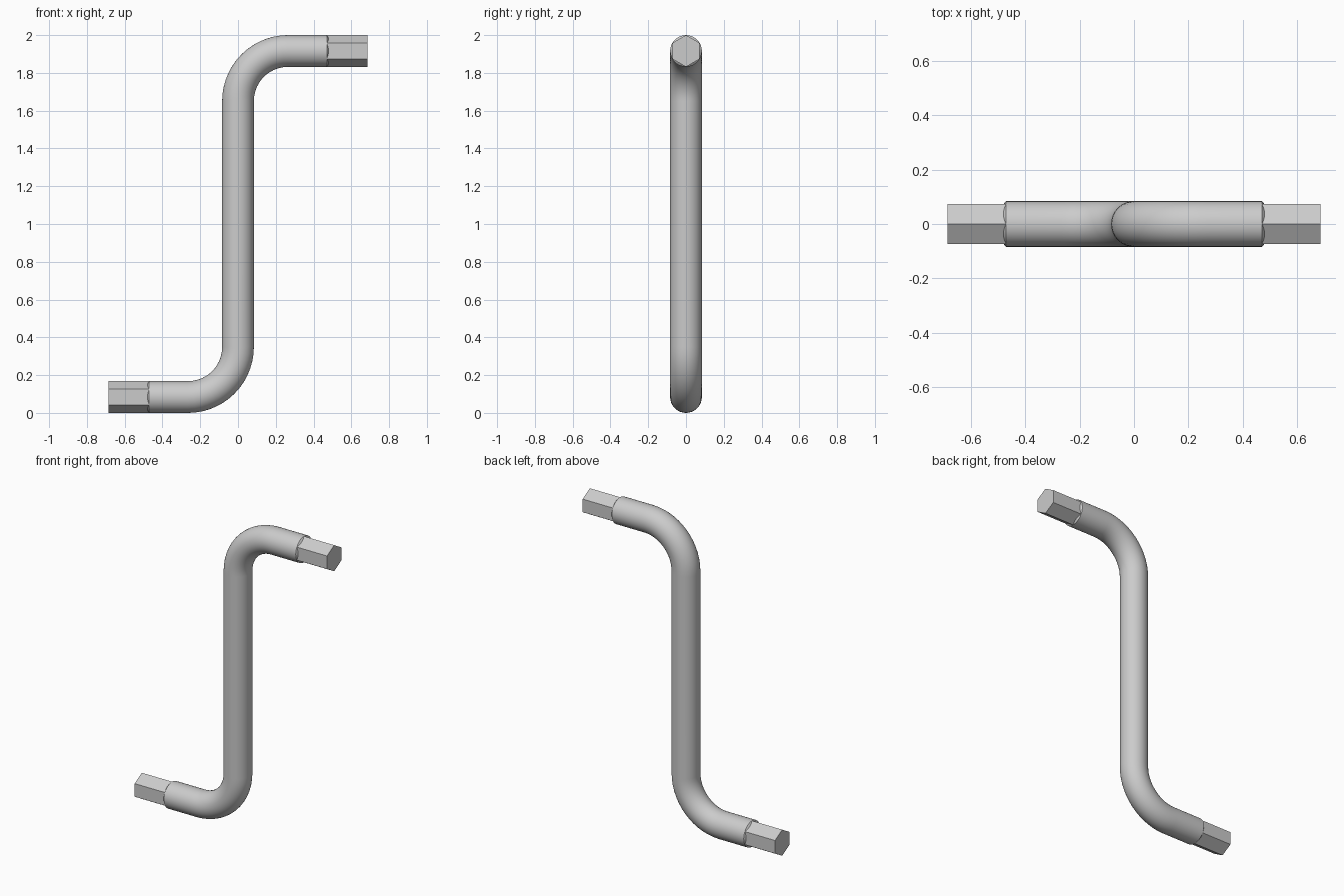
import bpy, bmesh
from math import sin, cos, pi, radians
from mathutils import Vector, Matrix

if "Cube" in bpy.data.objects:
    bpy.data.objects.remove(bpy.data.objects["Cube"])

R = 0.084          # rod radius
BEND = 0.265       # bend radius at the centreline
TOP = 2.0 - R      # height of the upper arm's centreline
ARM = 0.47         # where the round part starts to taper
TIP = 0.685        # end of the hex drive
SIDES, STEPS = 36, 14

# Upper half of the path: (x, z, direction angle from +z towards +x, radius)
upper = []
for i in range(STEPS + 1):
    a = pi / 2 * i / STEPS
    upper.append((BEND * (1 - cos(a)), TOP - BEND + BEND * sin(a), a, R))
upper += [(ARM, TOP, pi / 2, R), (ARM + 0.01, TOP, pi / 2, 0.072)]
# Lower half is the upper half turned 180 degrees about the middle
path = [(-x, 2 - z, a, r) for x, z, a, r in reversed(upper)] + upper

# Swept round rod with tapered ends
bm = bmesh.new()
rings = []
for x, z, a, r in path:
    side = Vector((cos(a), 0, -sin(a)))
    rings.append([bm.verts.new(Vector((x, 0, z)) + side * r * cos(t) + Vector((0, r * sin(t), 0)))
                  for t in (2 * pi * k / SIDES for k in range(SIDES))])
for lo, hi in zip(rings, rings[1:]):
    for k in range(SIDES):
        n = (k + 1) % SIDES
        bm.faces.new((lo[k], lo[n], hi[n], hi[k]))
bm.faces.new(rings[0])
bm.faces.new(rings[-1])
bmesh.ops.recalc_face_normals(bm, faces=bm.faces)
mesh = bpy.data.meshes.new("bent_rod")
bm.to_mesh(mesh)
bm.free()
rod = bpy.data.objects.new("bent_rod", mesh)
bpy.context.collection.objects.link(rod)
bpy.context.view_layer.objects.active = rod
rod.select_set(True)
bpy.ops.object.shade_smooth_by_angle(angle=radians(30))
rod.select_set(False)


# Hex drive tips, one corner pointing up
def hex_tip(name, sign, z):
    start = ARM - 0.01
    bm = bmesh.new()
    bmesh.ops.create_cone(bm, cap_ends=True, segments=6, radius1=R, radius2=R, depth=TIP - start)
    corner = max(bm.verts, key=lambda v: v.co.x)
    if abs(corner.co.y) > 0.001:      # put a corner on the local x axis
        bmesh.ops.rotate(bm, verts=bm.verts, matrix=Matrix.Rotation(radians(30), 3, 'Z'))
    bmesh.ops.rotate(bm, verts=bm.verts, matrix=Matrix.Rotation(pi / 2, 3, 'Y'))
    bmesh.ops.translate(bm, verts=bm.verts, vec=(sign * (TIP + start) / 2, 0, z))
    mesh = bpy.data.meshes.new(name)
    bm.to_mesh(mesh)
    bm.free()
    bpy.context.collection.objects.link(bpy.data.objects.new(name, mesh))


hex_tip("upper_hex_tip", 1, TOP)
hex_tip("lower_hex_tip", -1, R)
